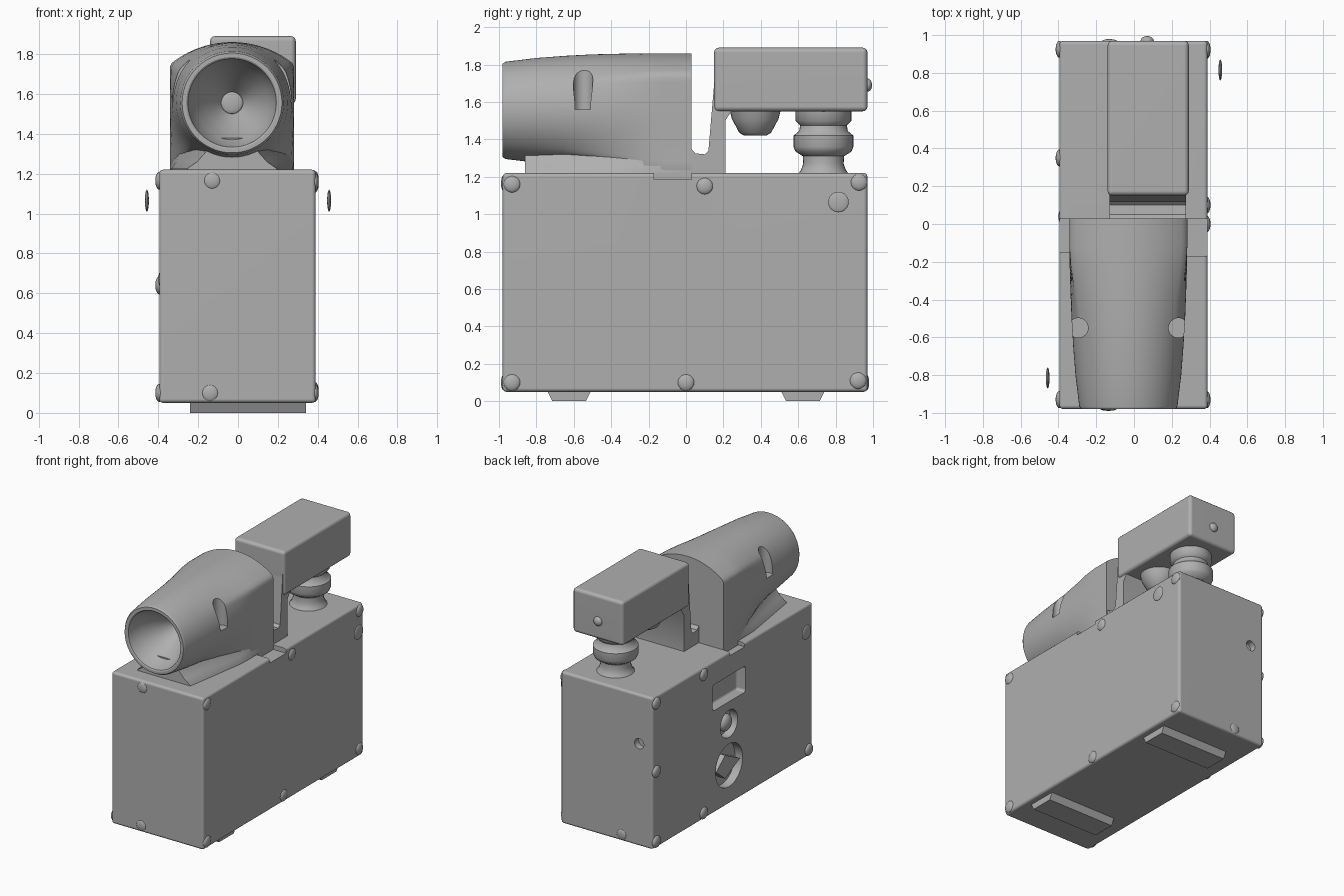
import bpy, bmesh, math
from mathutils import Matrix, Vector

if "Cube" in bpy.data.objects:
    bpy.data.objects.remove(bpy.data.objects["Cube"])

GREY = bpy.data.materials.new("dark_grey")
GREY.diffuse_color = (.43, .43, .43, 1)
GREY.use_nodes = True
GREY.node_tree.nodes["Principled BSDF"].inputs["Base Color"].default_value = GREY.diffuse_color


def shade(ob, angle=35):
    bpy.ops.object.select_all(action='DESELECT')
    bpy.context.view_layer.objects.active = ob
    ob.select_set(True)
    bpy.ops.object.shade_smooth_by_angle(angle=math.radians(angle))


def finish(bm, name, bevel=0.0, angle=35):
    bmesh.ops.recalc_face_normals(bm, faces=bm.faces)
    me = bpy.data.meshes.new(name)
    bm.to_mesh(me)
    bm.free()
    me.materials.append(GREY)
    ob = bpy.data.objects.new(name, me)
    bpy.context.collection.objects.link(ob)
    bpy.context.view_layer.objects.active = ob
    if bevel:
        m = ob.modifiers.new("bevel", 'BEVEL')
        m.width, m.segments, m.limit_method = bevel, 3, 'ANGLE'
        bpy.ops.object.modifier_apply(modifier=m.name)
    shade(ob, angle)
    return ob


def weight_normals(ob):
    m = ob.modifiers.new("flat_faces", 'WEIGHTED_NORMAL')
    m.keep_sharp = True


def box(name, lo, hi, bevel=0.0):
    bm = bmesh.new()
    bmesh.ops.create_cube(bm, size=1)
    for v in bm.verts:
        v.co = Vector([lo[i] + (v.co[i] + .5) * (hi[i] - lo[i]) for i in range(3)])
    return finish(bm, name, bevel)


def loft(name, rings, angle=35):
    bm = bmesh.new()
    vs = [[bm.verts.new(p) for p in r] for r in rings]
    n = len(vs[0])
    for a, b in zip(vs, vs[1:]):
        for i in range(n):
            bm.faces.new((a[i], a[(i + 1) % n], b[(i + 1) % n], b[i]))
    bm.faces.new(vs[0])
    bm.faces.new(vs[-1])
    return finish(bm, name, angle=angle)


def side_prism(name, pts, x0, x1):
    # (y, z) outline extruded along x
    return loft(name, [[(x, y, z) for y, z in pts] for x in (x0, x1)])


def turned(name, profile, x, y, n=32):
    # profile of (radius, z) revolved about a vertical axis
    ts = [2 * math.pi * i / n for i in range(n)]
    return loft(name, [[(x + r * math.cos(t), y + r * math.sin(t), z) for t in ts] for r, z in profile], 50)


def dome(name, pos, radii):
    bm = bmesh.new()
    bmesh.ops.create_uvsphere(bm, u_segments=20, v_segments=12, radius=1)
    bmesh.ops.transform(bm, matrix=Matrix.Translation(pos) @ Matrix.Diagonal((*radii, 1)), verts=bm.verts)
    return finish(bm, name, angle=60)


def cylinder(name, pos, r, depth, axis='Z'):
    rot = {'Z': Matrix(), 'X': Matrix.Rotation(math.pi / 2, 4, 'Y'), 'Y': Matrix.Rotation(math.pi / 2, 4, 'X')}[axis]
    bm = bmesh.new()
    bmesh.ops.create_cone(bm, cap_ends=True, segments=32, radius1=r, radius2=r, depth=depth,
                          matrix=Matrix.Translation(pos) @ rot)
    return finish(bm, name)


def cut(ob, cutter):
    bpy.context.view_layer.objects.active = ob
    m = ob.modifiers.new("cut", 'BOOLEAN')
    m.object, m.operation, m.solver = cutter, 'DIFFERENCE', 'EXACT'
    bpy.ops.object.modifier_apply(modifier=m.name)
    bpy.data.objects.remove(cutter)
    shade(ob, 32)


# main body with control recesses on the left, rear socket and top edge notches
body = box("body", (-.395, -.98, .05), (.39, .97, 1.22), .02)
cut(body, box("c", (-.5, -.16, .84), (-.32, .24, 1.04), .02))
cut(body, cylinder("c", (-.40, .04, .67), .105, .14, 'X'))
cut(body, cylinder("c", (-.40, .04, .35), .165, .14, 'X'))
cut(body, cylinder("c", (-.28, .97, .84), .04, .10, 'Y'))
cut(body, box("c", (.28, -.17, 1.185), (.5, .03, 1.3)))
cut(body, box("c", (-.5, -.15, 1.19), (-.34, .03, 1.3)))
weight_normals(body)

# knobs in the round recesses
dome("small_knob", (-.36, .04, .67), (.04, .065, .065))
side_prism("pointer_knob", [(-.10, .35), (.08, .26), (.19, .35), (.08, .44)], -.39, -.33)

# feet
for name, y in (("front_foot", -.625), ("rear_foot", .625)):
    side_prism(name, [(y - .09, 0), (y + .09, 0), (y + .12, .06), (y - .12, .06)], -.24, .34)

# lens housing: round barrel blending into an arched block, with a funnel mouth
CX, CZ, N = -.03, 1.555, 96


def section(y, r, mix):
    pts = []
    for i in range(N):
        t = 2 * math.pi * i / N
        c, s = math.cos(t), math.sin(t)
        arch = min(.312 / max(abs(c), 1e-6), -.185 * s + math.sqrt(.24 - (.185 * c) ** 2))
        if s < 0:
            arch = min(arch, .345 / -s)
        q = r + (arch - r) * mix
        pts.append((CX + q * c, y, CZ + q * s))
    return pts


housing = loft("lens_housing", [section(*a) for a in (
    (-.66, .055, 0), (-.69, .075, 0), (-.77, .13, 0), (-.86, .185, 0), (-.93, .212, 0), (-.975, .222, 0),
    (-.98, .23, 0), (-.98, .25, 0), (-.965, .26, 0), (-.8, .28, 0), (-.65, .291, .03), (-.5, .298, .2),
    (-.35, .301, .5), (-.22, .303, .85), (-.12, .303, 1), (.02, .303, 1), (.03, .295, 1))])
for x in (-.295, .235):
    cut(housing, cylinder("c", (x, -.55, 1.67), .052, .22))
weight_normals(housing)
dome("lens_centre", (CX, -.66, CZ), (.055, .012, .055))

# flared skirt joining the barrel to the body
def skirt_ring(z, front, mid):
    half = [(front, -.86), (mid, -.35), (.31, -.12), (.31, .028)]
    return [(CX + w, y, z) for w, y in half] + [(CX - w, y, z) for w, y in half[::-1]]


loft("housing_skirt", [skirt_ring(*a) for a in ((1.18, .235, .31), (1.225, .225, .305), (1.26, .175, .28),
                                                (1.31, .13, .26), (1.38, .10, .23))], 60)

# viewfinder box, bracket, underside boss, support column and eyepiece
weight_normals(box("viewfinder", (-.14, .15, 1.55), (.29, .97, 1.89), .025))
side_prism("viewfinder_bracket", [(.02, 1.2), (.02, 1.36), (.05, 1.325), (.10, 1.32), (.12, 1.34), (.155, 1.75),
                                  (.25, 1.75), (.25, 1.56), (.21, 1.5), (.21, 1.2)], -.13, .275)
turned("viewfinder_boss", [(.06, 1.42), (.085, 1.435), (.125, 1.51), (.14, 1.57)], .075, .37)
turned("support_column", [(.15, 1.2), (.12, 1.235), (.108, 1.27), (.11, 1.31), (.15, 1.335), (.16, 1.36),
                          (.16, 1.42), (.13, 1.445), (.125, 1.475), (.15, 1.50), (.15, 1.57)], .085, .735)
dome("eyepiece", (.07, .97, 1.69), (.035, .025, .035))

# corner and edge rivets
rivets = [(.385, y, z) for y, z in ((-.93, 1.16), (.10, 1.15), (.925, 1.17), (-.93, .10), (0, .10), (.92, .11))]
rivets += [(-.395, y, z) for y, z in ((-.93, .10), (.35, 1.165), (.35, .10), (.925, 1.165), (.925, .64), (.925, .10))]
for i, (x, y, z) in enumerate(rivets):
    dome(f"side_rivet_{i}", (x, y, z), (.02, .045, .045))
for i, (x, y, z) in enumerate([(-.13, -.975, 1.165), (-.14, -.975, .10), (-.13, .965, .10)]):
    dome(f"end_rivet_{i}", (x, y, z), (.042, .014, .042))

# strap studs standing off the sides
for name, s in (("right_stud", 1), ("left_stud", -1)):
    dome(name, (s * .457, s * .815, 1.065), (.01, .055, .055))
